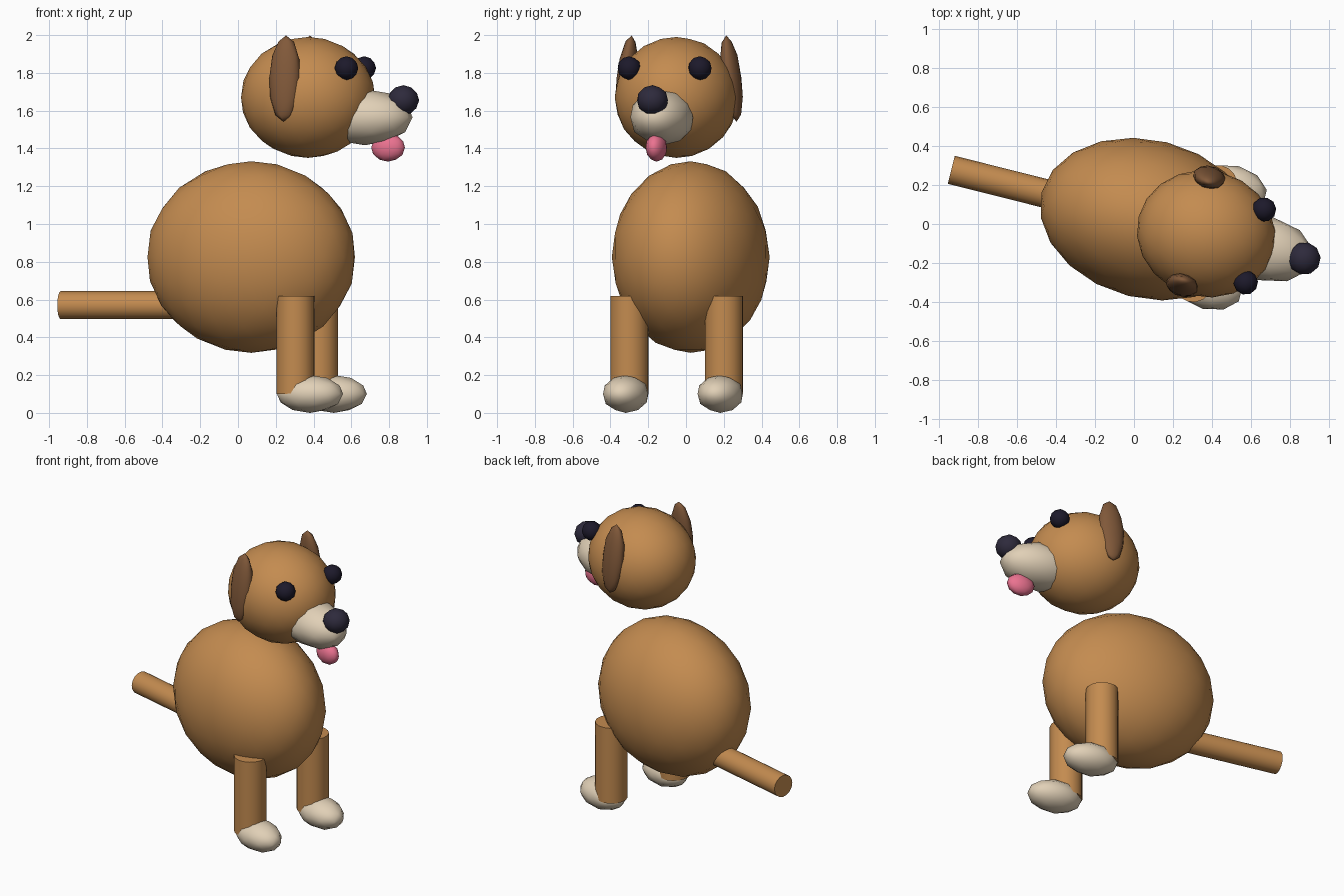
import bpy
from math import radians, pi, sin, cos
from mathutils import Matrix, Vector

if "Cube" in bpy.data.objects:
    bpy.data.objects.remove(bpy.data.objects["Cube"])

# Whole dog is built along +x, then turned and shifted by this matrix
PLACE = Matrix.Translation((0.07, 0.025, 0)) @ Matrix.Rotation(radians(-14.1), 4, 'Z')


def material(name, r, g, b):
    m = bpy.data.materials.new(name)
    m.diffuse_color = (r, g, b, 1)
    m.use_nodes = True
    m.node_tree.nodes["Principled BSDF"].inputs["Base Color"].default_value = m.diffuse_color
    return m


FUR = material("fur", 0.55, 0.26, 0.08)
EAR = material("ear_brown", 0.22, 0.10, 0.042)
CREAM = material("cream", 0.75, 0.63, 0.47)
DARK = material("eye_dark", 0.012, 0.010, 0.024)
NOSE = material("nose_dark", 0.027, 0.023, 0.045)
PINK = material("pink", 0.83, 0.17, 0.28)


def finish(name, mat, local):
    ob = bpy.context.object
    ob.name = name
    ob.data.materials.append(mat)
    ob.matrix_world = PLACE @ local
    return ob


def ball(name, mat, loc, size, detail=2, roll=0):
    bpy.ops.mesh.primitive_ico_sphere_add(subdivisions=detail, radius=1)
    bpy.ops.object.shade_smooth()
    return finish(name, mat, Matrix.Translation(loc)
                  @ Matrix.Rotation(radians(roll), 4, 'X')
                  @ Matrix.Diagonal((*size, 1)))


def rod(name, mat, start, end, radius):
    a, b = Vector(start), Vector(end)
    bpy.ops.mesh.primitive_cylinder_add(vertices=16, radius=radius, depth=(b - a).length)
    bpy.ops.object.shade_smooth_by_angle(angle=radians(40))
    turn = (b - a).to_track_quat('Z', 'Y').to_matrix().to_4x4()
    return finish(name, mat, Matrix.Translation((a + b) / 2) @ turn)


# Body, head and tail
ball("body", FUR, (0, 0, 0.825), (0.562, 0.407, 0.507), 3)
ball("head", FUR, (0.31, 0, 1.67), (0.358, 0.325, 0.32), 3)
rod("tail", FUR, (-0.42, 0, 0.57), (-1.04, 0, 0.57), 0.074)

# Muzzle, nose and tongue
ball("muzzle", CREAM, (0.62, 0, 1.565), (0.26, 0.167, 0.148))
ball("nose", NOSE, (0.83, 0, 1.655), (0.084, 0.084, 0.08))
ball("tongue", PINK, (0.747, 0, 1.405), (0.092, 0.055, 0.075))

# Paired parts
for label, s in (("left", 1), ("right", -1)):
    ball(label + "_eye", DARK, (0.568, s * 0.193, 1.825), (0.063,) * 3)
    ball(label + "_ear", EAR, (0.255, s * 0.286, 1.77), (0.085, 0.052, 0.23), roll=s * 7)
    rod(label + "_front_leg", FUR, (0.306, s * 0.258, 0.1), (0.306, s * 0.258, 0.62), 0.102)
    ball(label + "_paw", CREAM, (0.386, s * 0.258, 0.1), (0.18, 0.12, 0.1))
